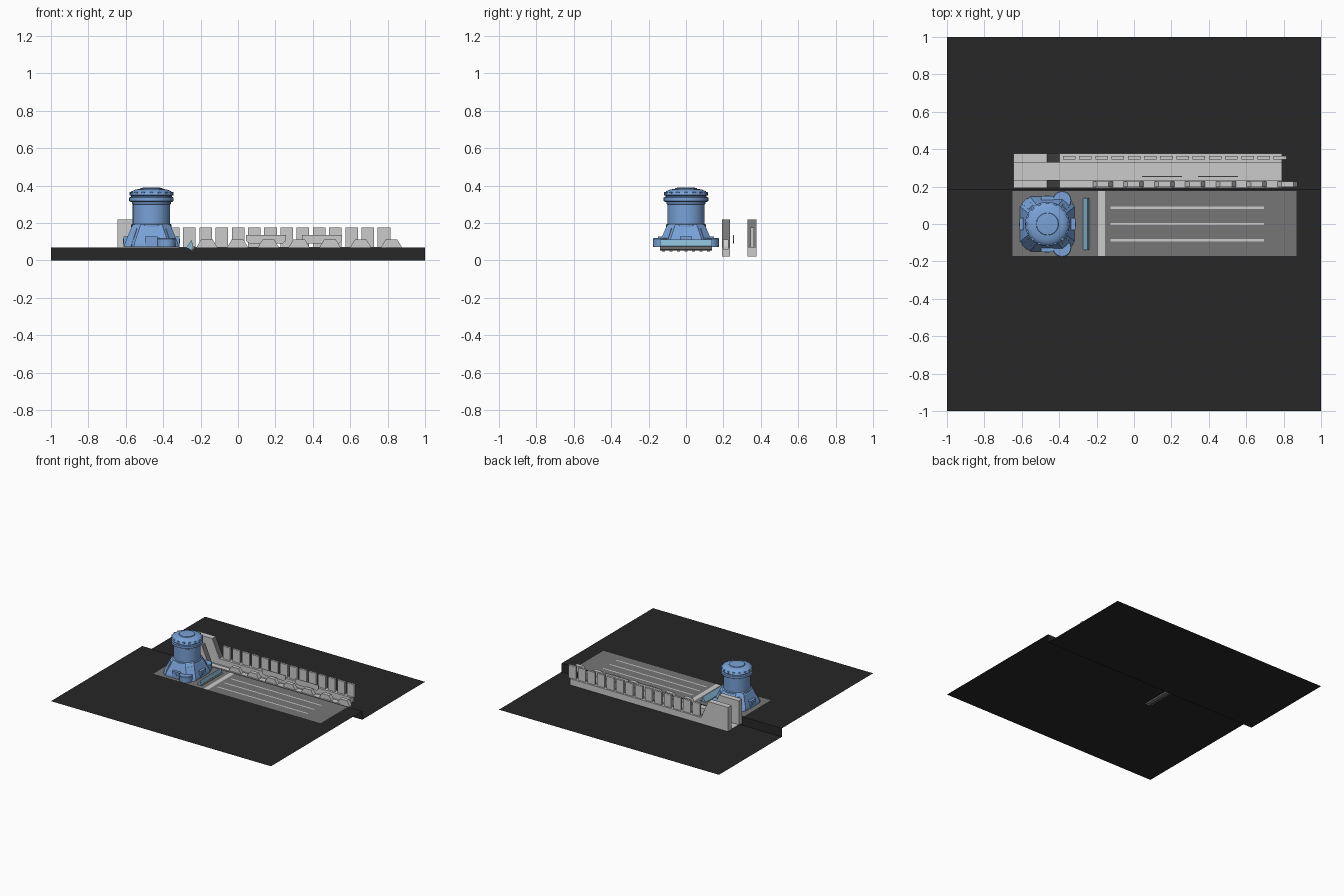
import bpy, bmesh, math

if "Cube" in bpy.data.objects:
    bpy.data.objects.remove(bpy.data.objects["Cube"])

def material(name, r, g, b):
    m = bpy.data.materials.new(name)
    m.diffuse_color = (r, g, b, 1)
    m.use_nodes = True
    m.node_tree.nodes["Principled BSDF"].inputs["Base Color"].default_value = m.diffuse_color
    return m

BLUE = material("blue", 0.19, 0.36, 0.68)
PALE = material("pale_blue", 0.25, 0.5, 0.68)
DARK = material("ground_dark", 0.02, 0.02, 0.02)
MID = material("mid_grey", 0.18, 0.18, 0.18)

def make(name, verts, faces, mat=None, fix=True):
    me = bpy.data.meshes.new(name)
    me.from_pydata(verts, [], faces)
    if fix:
        bm = bmesh.new()
        bm.from_mesh(me)
        bmesh.ops.recalc_face_normals(bm, faces=bm.faces)
        bm.to_mesh(me)
        bm.free()
    ob = bpy.data.objects.new(name, me)
    bpy.context.collection.objects.link(ob)
    if mat:
        me.materials.append(mat)
    return ob

def loft(name, rings, mat=None):
    n = len(rings[0])
    verts = [v for r in rings for v in r]
    faces = [(k*n+i, k*n+(i+1) % n, (k+1)*n+(i+1) % n, (k+1)*n+i)
             for k in range(len(rings)-1) for i in range(n)]
    faces += [tuple(range(n)), tuple(range(len(verts)-n, len(verts)))]
    return make(name, verts, faces, mat)

def prism_y(name, pts, y0, y1, mat=None):
    return loft(name, [[(x, y, z) for x, z in pts] for y in (y0, y1)], mat)

def box(name, x0, x1, y0, y1, z0, z1, mat=None):
    return prism_y(name, [(x0, z0), (x1, z0), (x1, z1), (x0, z1)], y0, y1, mat)

def sheet(name, x0, x1, y0, y1, z, mat=None):
    return make(name, [(x0, y0, z), (x1, y0, z), (x1, y1, z), (x0, y1, z)],
                [(0, 1, 2, 3)], mat, False)

def lathe(name, profile, cx, cy, n=32, mat=None):
    ob = loft(name, [[(cx+r*math.cos(2*math.pi*i/n), cy+r*math.sin(2*math.pi*i/n), z)
                      for i in range(n)] for r, z in profile], mat)
    bpy.context.view_layer.objects.active = ob
    ob.select_set(True)
    bpy.ops.object.shade_smooth_by_angle(angle=math.radians(30))
    ob.select_set(False)
    return ob

# Stepped ground sheet
section = [(-1, .07), (.185, .07), (.185, 0), (1, 0)]
make("ground", [(x, y, z) for y, z in section for x in (-1, 1)],
     [(2*i, 2*i+1, 2*i+3, 2*i+2) for i in range(3)], DARK, False)

# Paved deck with stripes
sheet("deck", -.65, .87, -.17, .177, .0715, MID)
sheet("deck_cross_stripe", -.192, -.155, -.17, .177, .073)
for y in (-.087, 0, .087):
    sheet("deck_stripe", -.125, .695, y-.006, y+.006, .073)

# Turret base: tapered octagon
TX = -.463
def octagon(h, c, z):
    q = [(h, c-h), (h, h-c), (h-c, h), (c-h, h), (-h, h-c), (-h, c-h), (c-h, -h), (h-c, -h)]
    return [(TX+x, y, z) for x, y in q]
loft("turret_base", [octagon(.146, .052, .073), octagon(.143, .052, .09),
                     octagon(.108, .045, .175), octagon(.098, .042, .192)], BLUE)

# Raised panels and round hatches on the four base faces
for k in range(4):
    a = k*math.pi/2
    p = box("base_panel", -.033, .033, -.149, -.11, .074, .128, BLUE)
    b = lathe("base_hatch", [(.012, .149), (.012, .153)], 0, 0, 12, BLUE)
    for v in b.data.vertices:
        x, y, z = v.co
        v.co = (x, -z, y+.102)
    for o in (p, b):
        o.rotation_euler.z = a
        o.location.x = TX
    # Ribs on the chamfered corners
    r = loft("corner_rib", [[(-.02, -.175, .073), (.02, -.175, .073), (.02, -.11, .073), (-.02, -.11, .073)],
                            [(-.016, -.128, .17), (.016, -.128, .17), (.016, -.1, .17), (-.016, -.1, .17)]], BLUE)
    r.rotation_euler.z = a + math.pi/4
    r.location.x = TX

# Turret drum and domed cap
lathe("turret_drum", [(.108, .18), (.108, .192), (.1, .196), (.1, .3), (.104, .302), (.104, .314)], TX, 0, 32, BLUE)
lathe("turret_cap", [(.108, .312), (.119, .318), (.119, .336), (.11, .34), (.11, .346), (.119, .349),
                     (.116, .358), (.106, .37), (.085, .379), (.06, .383), (.058, .388), (.02, .391)], TX, 0, 32, BLUE)
for i in range(16):
    a = 2*math.pi*i/16
    s = box("cap_stud", .098, .118, -.008, .008, .352, .366, BLUE)
    s.rotation_euler.z = a
    s.location.x = TX

# Round side pods
for s in (-1, 1):
    lathe("side_pod", [(.05, .073), (.05, .116), (.047, .12)], -.385, s*.126, 32, BLUE)

# Ridge barrier in front of the turret
prism_y("barrier_panel", [(-.277, .066), (-.249, .111), (-.24, .078), (-.25, .06)], -.138, .138, PALE)
prism_y("barrier_footing", [(-.262, .056), (-.243, .078), (-.23, .074), (-.232, .06), (-.25, .053)], -.138, .138, MID)
for i in range(7):
    y = -.12 + .04*i
    box("barrier_foot", -.255, -.24, y-.009, y+.009, .049, .058, MID)

# Trench floor and the two side walls with end towers
sheet("trench_floor", -.645, .79, .195, .375, .024)
tower = [(-.645, .02), (.79, .02), (.79, .072), (-.4, .072), (-.465, .22), (-.645, .22)]
for name, y0, y1 in (("front_wall", .192, .236), ("back_wall", .329, .376)):
    prism_y(name, tower, y0, y1)
for name, y0, y1 in (("front_ramp", .193, .235), ("back_ramp", .33, .375)):
    make(name, [(-.464, y0, .22), (-.464, y1, .22), (-.399, y1, .073), (-.399, y0, .073)],
         [(0, 3, 2, 1)], MID, False)

# Upright slabs along the back wall
for i in range(14):
    x = -.38 + .0867*i
    box("back_slab", x, x+.067, .346, .363, .07, .175)

# Tapered blocks along the front wall
for i in range(7):
    x = -.22 + .1645*i
    prism_y("front_block", [(x, .06), (x+.107, .06), (x+.107, .075), (x+.085, .111), (x+.022, .111), (x, .075)],
            .197, .228)

# Thin hanging panels in the trench
for x in (.042, .342):
    prism_y("trench_panel", [(x+.02, .09), (x+.195, .09), (x+.215, .105), (x+.215, .137), (x, .137), (x, .105)],
            .252, .257)
